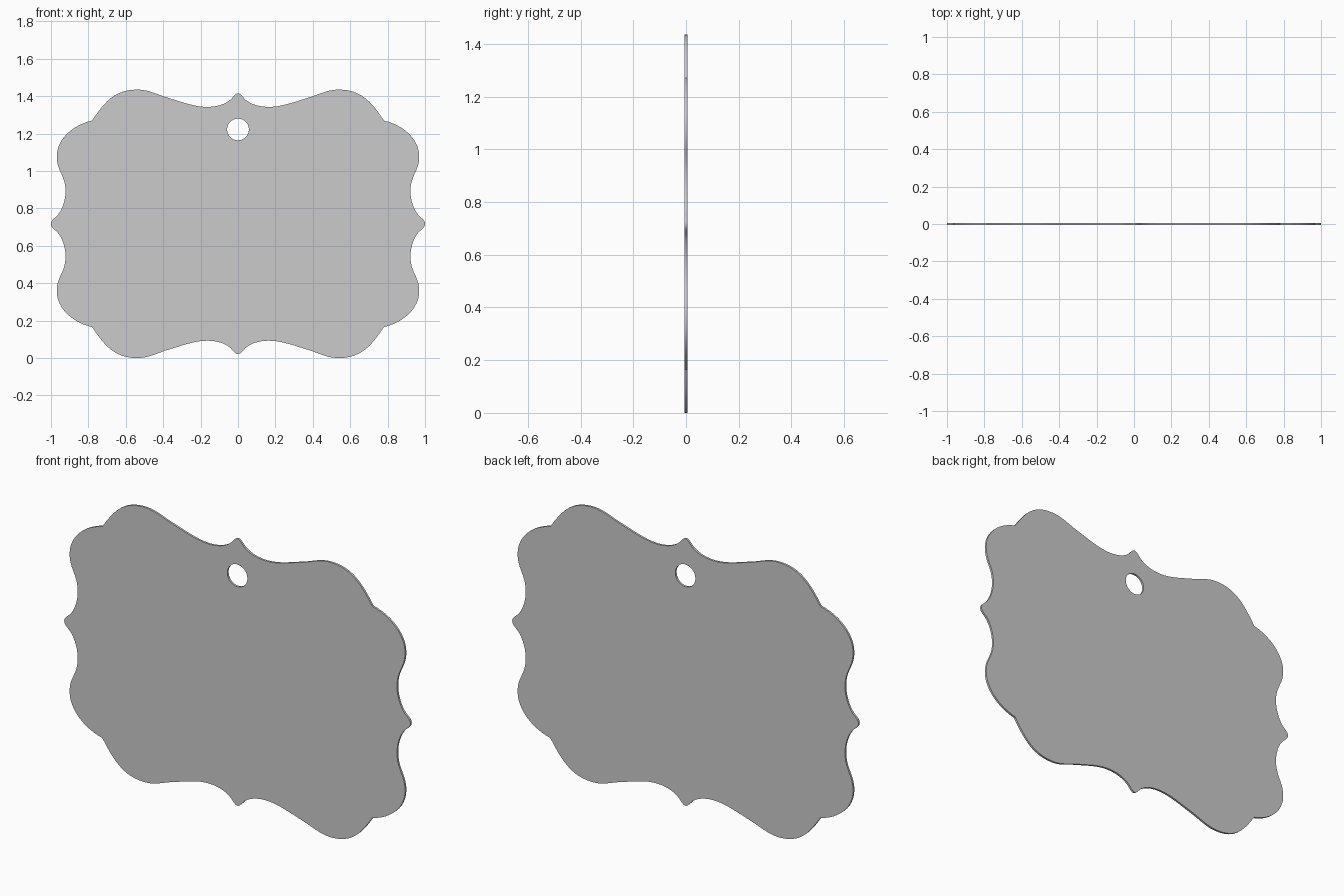
import bpy, math
from mathutils import Vector
from mathutils.geometry import interpolate_bezier

if "Cube" in bpy.data.objects:
    bpy.data.objects.remove(bpy.data.objects["Cube"])

MID = 0.7175      # half height of the plaque
THICK = 0.011

# One quarter of the scalloped outline: (start, handle, handle, end), relative to centre
quarter_segments = [
    ((0, .697), (.014, .697), (.024, .680), (.040, .664)),          # top tip
    ((.040, .664), (.070, .638), (.115, .625), (.165, .625)),       # valley
    ((.165, .625), (.230, .625), (.290, .648), (.375, .674)),       # rise
    ((.375, .674), (.430, .690), (.475, .7175), (.540, .7175)),     # crest
    ((.540, .7175), (.660, .7175), (.715, .650), (.780, .552)),     # shoulder
    ((.780, .552), (.880, .530), (.969, .455), (.969, .360)),       # corner lobe
    ((.969, .360), (.969, .280), (.922, .260), (.922, .175)),       # side valley
    ((.922, .175), (.922, .125), (.940, .075), (.965, .046)),       # side rise
    ((.965, .046), (.985, .026), (1.0, .018), (1.0, 0)),            # side tip
]

quarter = []
for seg in quarter_segments:
    pts = interpolate_bezier(*[Vector((x, y, 0)) for x, y in seg], 13)
    quarter += [(p.x, p.y) for p in pts[:-1]]
quarter.append((1.0, 0.0))

# Mirror the quarter into a closed loop
half = quarter + [(x, -y) for x, y in reversed(quarter[:-1])]
outline = half + [(-x, y) for x, y in reversed(half[1:-1])]

# Hanging hole
hole = [(0.058 * math.cos(a), 1.222 - MID + 0.058 * math.sin(a))
        for a in (math.tau * i / 48 for i in range(48))]

# Filled, extruded plate
curve = bpy.data.curves.new("tag_plate", 'CURVE')
curve.dimensions = '2D'
curve.fill_mode = 'BOTH'
curve.extrude = THICK / 2
for loop in (outline, hole):
    spline = curve.splines.new('POLY')
    spline.points.add(len(loop) - 1)
    for point, (x, y) in zip(spline.points, loop):
        point.co = (x, y, 0, 1)
    spline.use_cyclic_u = True

plate = bpy.data.objects.new("tag_plate", curve)
bpy.context.collection.objects.link(plate)
plate.location.z = MID
plate.rotation_euler.x = math.radians(90)
bpy.context.view_layer.objects.active = plate
plate.select_set(True)
bpy.ops.object.convert(target='MESH')

# Weld rim to faces and keep crisp edges
bpy.ops.object.mode_set(mode='EDIT')
bpy.ops.mesh.select_all(action='SELECT')
bpy.ops.mesh.remove_doubles(threshold=0.0001)
bpy.ops.mesh.normals_make_consistent(inside=False)
bpy.ops.object.mode_set(mode='OBJECT')
bpy.ops.object.shade_smooth_by_angle(angle=math.radians(30))
